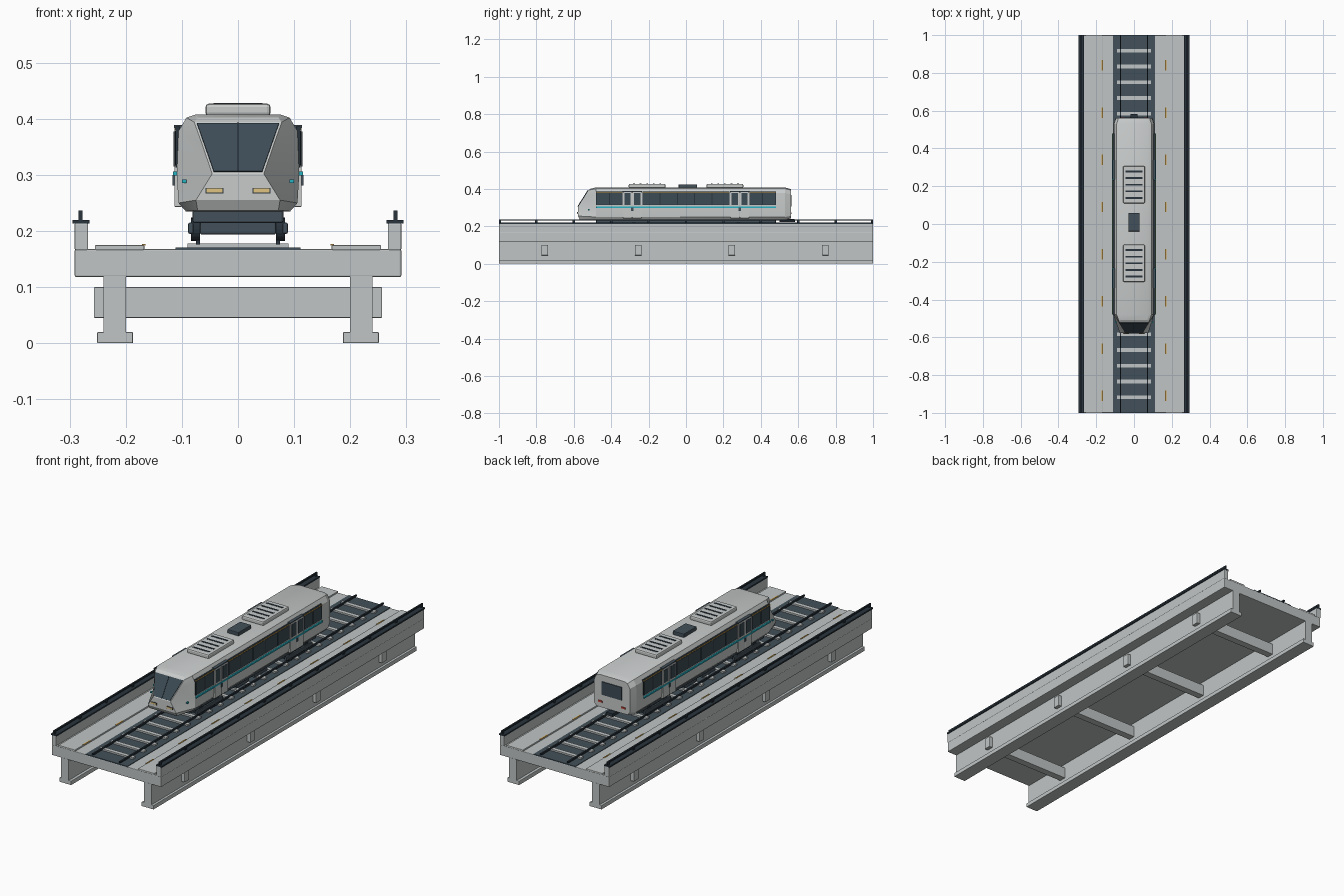
import bpy, bmesh, math
from mathutils import Vector

if "Cube" in bpy.data.objects:
    bpy.data.objects.remove(bpy.data.objects["Cube"])


def material(name, rgb):
    m = bpy.data.materials.new(name)
    m.diffuse_color = (*rgb, 1)
    m.use_nodes = True
    m.node_tree.nodes["Principled BSDF"].inputs["Base Color"].default_value = m.diffuse_color
    return m


CONCRETE = material("concrete grey", (0.53, 0.56, 0.56))
SHELL = material("shell light grey", (0.58, 0.60, 0.60))
SLATE = material("slate", (0.055, 0.08, 0.10))
STEEL = material("dark steel", (0.022, 0.034, 0.045))
GLASS = material("window glass", (0.045, 0.07, 0.09))
TEAL = material("teal stripe", (0.02, 0.45, 0.55))
AMBER = material("amber", (0.62, 0.36, 0.07))
LAMP = material("lamp yellow", (0.75, 0.55, 0.22))
RED = material("tail red", (0.5, 0.05, 0.03))


def finish(name, bm, mat, bevel=0.0):
    bmesh.ops.recalc_face_normals(bm, faces=bm.faces)
    me = bpy.data.meshes.new(name)
    bm.to_mesh(me)
    bm.free()
    me.materials.append(mat)
    ob = bpy.data.objects.new(name, me)
    bpy.context.collection.objects.link(ob)
    if bevel:
        mod = ob.modifiers.new("Bevel", 'BEVEL')
        mod.width, mod.segments = bevel, 2
    return ob


def add_box(bm, x, y, z):
    """Box given by its (low, high) limits on each axis."""
    vs = bmesh.ops.create_cube(bm, size=1)['verts']
    for v in vs:
        v.co = Vector((r[0] + (c + 0.5) * (r[1] - r[0])
                       for c, r in zip(v.co, (x, y, z))))


def boxes(name, mat, items, bevel=0.0, mirror=False):
    """One object of several boxes, optionally repeated on the -x side."""
    bm = bmesh.new()
    for x, y, z in items:
        add_box(bm, x, y, z)
        if mirror:
            add_box(bm, (-x[1], -x[0]), y, z)
    return finish(name, bm, mat, bevel)


def around(c, w):
    return (c - w / 2, c + w / 2)


FULL = (-1, 1)

# Viaduct
boxes("deck", CONCRETE, [((-0.291, 0.291), FULL, (0.118, 0.168))], 0.003)
boxes("girder_web", CONCRETE, [((0.2, 0.24), FULL, (0.018, 0.12))], 0, True)
boxes("girder_foot", CONCRETE, [((0.187, 0.251), FULL, (0, 0.02))], 0.002, True)
boxes("cross_beam", CONCRETE,
      [((-0.257, 0.257), around(-0.755 + 0.5 * i, 0.035), (0.045, 0.1)) for i in range(4)], 0.002)
boxes("parapet", CONCRETE, [((0.267, 0.291), FULL, (0.166, 0.214))], 0.002, True)
boxes("walkway", CONCRETE, [((0.167, 0.255), FULL, (0.166, 0.175))], 0.002, True)
boxes("parapet_cap", STEEL, [((0.265, 0.295), FULL, (0.213, 0.22))], 0, True)
boxes("handrail", STEEL, [((0.277, 0.284), FULL, (0.230, 0.237))], 0, True)
boxes("handrail_post", STEEL,
      [((0.277, 0.284), around(max(-0.994, min(0.994, -1 + 0.2 * i)), 0.012), (0.218, 0.232))
       for i in range(11)], 0, True)
boxes("edge_dash", AMBER,
      [((0.165, 0.171), around(-0.91 + 0.25 * i, 0.055), (0.174, 0.1765)) for i in range(8)], 0, True)

# Track
boxes("track_bed", SLATE, [((-0.111, 0.111), FULL, (0.166, 0.1705))])
boxes("sleeper", CONCRETE,
      [((-0.09, 0.09), around(-0.917 + 0.08336 * i, 0.02), (0.169, 0.178)) for i in range(23)])
boxes("rail", STEEL, [((0.068, 0.075), FULL, (0.176, 0.184)),
                      ], 0, True)

# Train shell: lofted rings of mirrored half profiles
HALF = [(0.074, 0.408), (0.092, 0.402), (0.106, 0.378), (0.109, 0.30), (0.106, 0.25), (0.093, 0.235)]
NOSE = [(0.072, -0.508, 0.402), (0.078, -0.520, 0.394), (0.064, -0.544, 0.355),
        (0.046, -0.578, 0.302), (0.075, -0.578, 0.255), (0.072, -0.568, 0.237)]
rings = [NOSE,
         [(x, -0.48, z) for x, z in HALF],
         [(x, 0.53, z) for x, z in HALF],
         [(x * 0.89, 0.562, 0.315 + (z - 0.315) * 0.9) for x, z in HALF]]
bm = bmesh.new()
loops = []
for ring in rings:
    right = [bm.verts.new(p) for p in ring]
    left = [bm.verts.new((-x, y, z)) for x, y, z in ring]
    loops.append(right + left[::-1])
n = len(loops[0])
for a, b in zip(loops, loops[1:]):
    for i in range(n):
        j = (i + 1) % n
        bm.faces.new((a[i], a[j], b[j], b[i]))
for i in range(n // 2 - 1):
    bm.faces.new((loops[0][i], loops[0][i + 1], loops[0][n - 2 - i], loops[0][n - 1 - i]))
bm.faces.new(loops[-1])
body = finish("train_body", bm, SHELL)
bpy.context.view_layer.objects.active = body
body.select_set(True)
bpy.ops.object.shade_smooth_by_angle(angle=math.radians(20))
body.select_set(False)


# Windscreen: plates lying on the sloped nose
def nose_plate(name, mat, outline, lift):
    bm = bmesh.new()
    normal = Vector((0, -0.846, 0.533))
    base = [Vector((x, -0.578 + (z - 0.302) * 0.63, z)) for x, z in outline]
    low = [bm.verts.new(p - normal * 0.002) for p in base]
    top = [bm.verts.new(p + normal * lift) for p in base]
    bm.faces.new(low[::-1])
    bm.faces.new(top)
    k = len(base)
    for i in range(k):
        j = (i + 1) % k
        bm.faces.new((low[i], low[j], top[j], top[i]))
    return finish(name, bm, mat)


nose_plate("windscreen", GLASS, [(-0.043, 0.305), (0.043, 0.305), (0.073, 0.391), (-0.073, 0.391)], 0.003)
nose_plate("windscreen_divider", STEEL,
           [(-0.0015, 0.305), (0.0015, 0.305), (0.0015, 0.391), (-0.0015, 0.391)], 0.0045)
boxes("headlight_surround", STEEL, [((0.026, 0.058), (-0.580, -0.574), (0.267, 0.277))], 0, True)
boxes("headlight", LAMP, [((0.0275, 0.0565), (-0.582, -0.575), (0.2685, 0.2755))], 0, True)
boxes("nose_marker", TEAL, [((0.092, 0.1), (-0.525, -0.515), (0.286, 0.292))], 0, True)

# Rear end
boxes("rear_window", GLASS, [((-0.053, 0.053), (0.56, 0.565), (0.305, 0.368))])
boxes("tail_light", RED, [((0.05, 0.072), (0.56, 0.565), (0.267, 0.275))], 0, True)
boxes("rear_coupler", STEEL, [((-0.018, 0.018), (0.5, 0.582), (0.222, 0.238))], 0.002)

# Side window bands, divided into panes between the doors
spans = [(-0.48, -0.34, 2), (-0.232, 0.232, 5), (0.34, 0.48, 2)]
boxes("window_band", STEEL, [((0.103, 0.111), (a, b), (0.313, 0.386)) for a, b, k in spans], 0, True)
panes = []
for a, b, k in spans:
    step = (b - a) / k
    panes += [((0.108, 0.1122), around(a + step * (i + 0.5), step - 0.006), (0.317, 0.378)) for i in range(k)]
boxes("window_pane", GLASS, panes, 0, True)
boxes("upper_stripe", AMBER, [((0.104, 0.1125), (a, b), (0.380, 0.3845)) for a, b, k in spans], 0, True)
boxes("side_stripe", TEAL, [((0.106, 0.1155), (-0.48, 0.48), (0.299, 0.3065))], 0, True)

# Sliding doors: two leaves each
leaves, lights, headers, handles = [], [], [], []
for c in (-0.287, 0.287):
    for s in (-1, 1):
        leaf = c + s * 0.0255
        leaves.append(((0.1, 0.1135), around(leaf, 0.049), (0.243, 0.386)))
        lights.append(((0.11, 0.1148), around(leaf, 0.034), (0.315, 0.377)))
    headers.append(((0.098, 0.1145), around(c, 0.104), (0.384, 0.389)))
    handles.append(((0.11, 0.1165), around(c, 0.012), (0.281, 0.300)))
boxes("door_leaf", SHELL, leaves, 0.0015, True)
boxes("door_window", GLASS, lights, 0, True)
boxes("door_header", SLATE, headers, 0, True)
boxes("door_handle", SLATE, handles, 0, True)

# Roof equipment
units, slats = [], []
for c in (-0.208, 0.208):
    units.append(((-0.058, 0.058), around(c, 0.197), (0.405, 0.427)))
    slats += [((-0.044, 0.044), around(c + 0.035 * i, 0.009), (0.424, 0.4285)) for i in range(-2, 3)]
boxes("roof_unit", SHELL, units, 0.006)
boxes("roof_slat", STEEL, slats)
boxes("roof_box", SLATE, [((-0.03, 0.03), around(0.01, 0.098), (0.405, 0.425))], 0.003)

# Underframe and bogies
boxes("underframe", SLATE, [((-0.081, 0.081), (-0.48, 0.48), (0.214, 0.238))], 0.004)
boxes("under_equipment", SLATE, [((-0.075, 0.075), around(y, 0.1), (0.196, 0.218)) for y in (-0.07, 0.07)], 0.003)
frames, sides = [], []
bm = bmesh.new()
for c in (-0.34, 0.34):
    frames.append(((-0.068, 0.068), around(c, 0.17), (0.194, 0.217)))
    sides.append(((0.079, 0.089), around(c, 0.2), (0.195, 0.215)))
    for y in (c - 0.06, c + 0.06):
        for s in (-1, 1):
            ret = bmesh.ops.create_cone(bm, cap_ends=True, segments=20, radius1=0.021,
                                        radius2=0.021, depth=0.016)
            for v in ret['verts']:
                v.co = Vector((s * 0.076 + v.co.z, y + v.co.x, 0.203 + v.co.y))
finish("wheel", bm, STEEL)
boxes("bogie_frame", SLATE, frames, 0.003)
boxes("bogie_side", SLATE, sides, 0.003, True)
